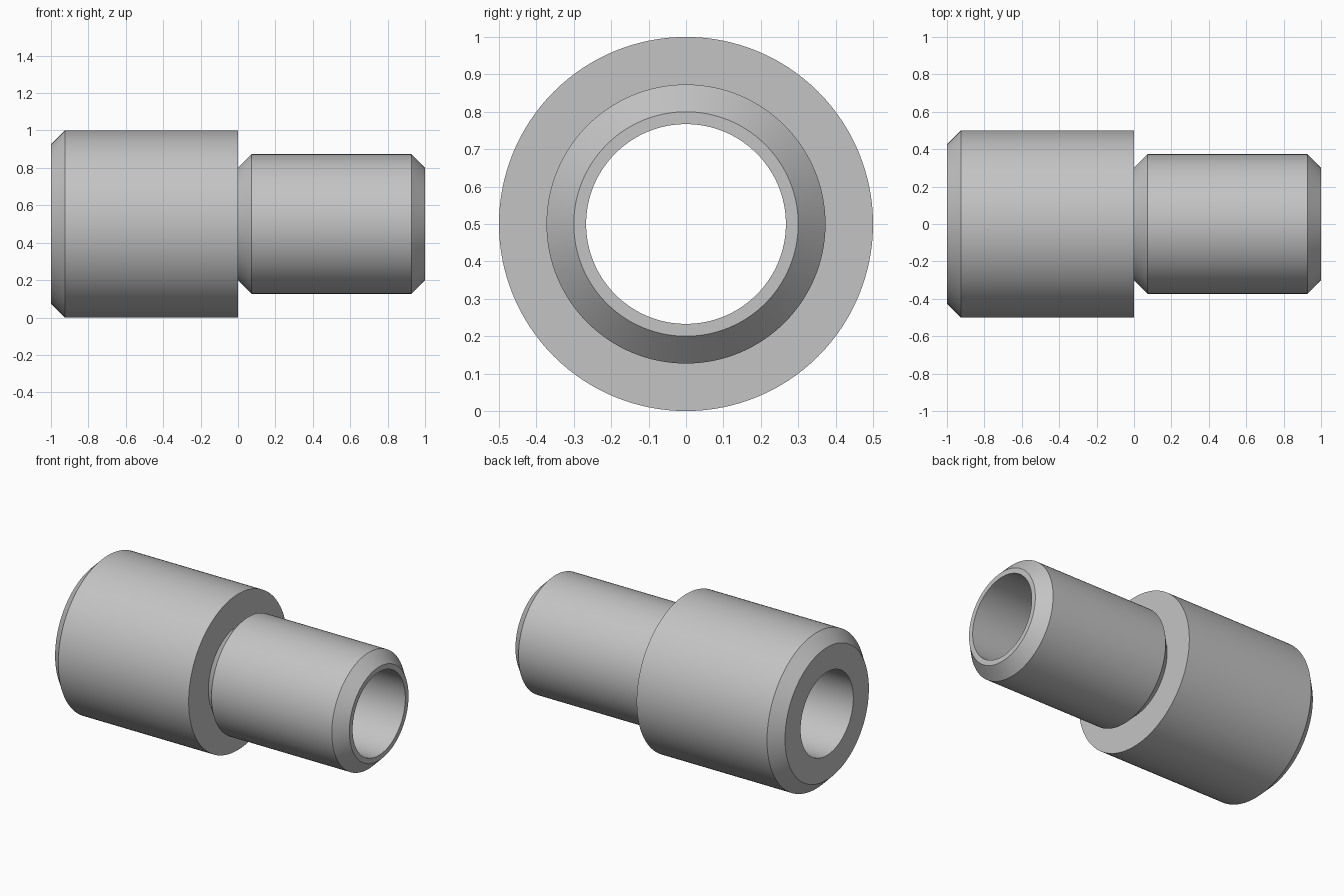
import bpy, bmesh, math
from mathutils import Matrix, Vector

cube = bpy.data.objects.get("Cube")
if cube:
    bpy.data.objects.remove(cube, do_unlink=True)

SEGMENTS = 128
AXIS_HEIGHT = 0.5
BORE = 0.267

grey = bpy.data.materials.new("steel_grey")
grey.use_nodes = True
colour = (0.55, 0.55, 0.55, 1)
grey.diffuse_color = colour
grey.node_tree.nodes["Principled BSDF"].inputs["Base Color"].default_value = colour


def revolve(name, profile):
    """Spin a closed (x, radius) outline around the x axis."""
    bm = bmesh.new()
    rings = []
    for i in range(SEGMENTS):
        turn = Matrix.Rotation(math.tau * i / SEGMENTS, 4, 'X')
        rings.append([bm.verts.new(turn @ Vector((x, 0, r))) for x, r in profile])
    count = len(profile)
    for i in range(SEGMENTS):
        a, b = rings[i], rings[(i + 1) % SEGMENTS]
        for j in range(count):
            k = (j + 1) % count
            bm.faces.new((a[j], a[k], b[k], b[j]))
    bmesh.ops.recalc_face_normals(bm, faces=bm.faces)
    mesh = bpy.data.meshes.new(name)
    bm.to_mesh(mesh)
    bm.free()
    mesh.materials.append(grey)
    obj = bpy.data.objects.new(name, mesh)
    obj.location.z = AXIS_HEIGHT
    bpy.context.collection.objects.link(obj)
    bpy.ops.object.select_all(action='DESELECT')
    obj.select_set(True)
    bpy.context.view_layer.objects.active = obj
    bpy.ops.object.shade_smooth_by_angle(angle=math.radians(30))
    return obj


# Stepped sleeve: wide collar, chamfered spigot, and a straight through bore
revolve("stepped_sleeve", [
    (-1, BORE), (-1, 0.425), (-0.925, 0.5), (0, 0.5),
    (0, 0.3), (0.073, 0.373), (0.927, 0.373), (1, 0.3), (1, BORE),
])
